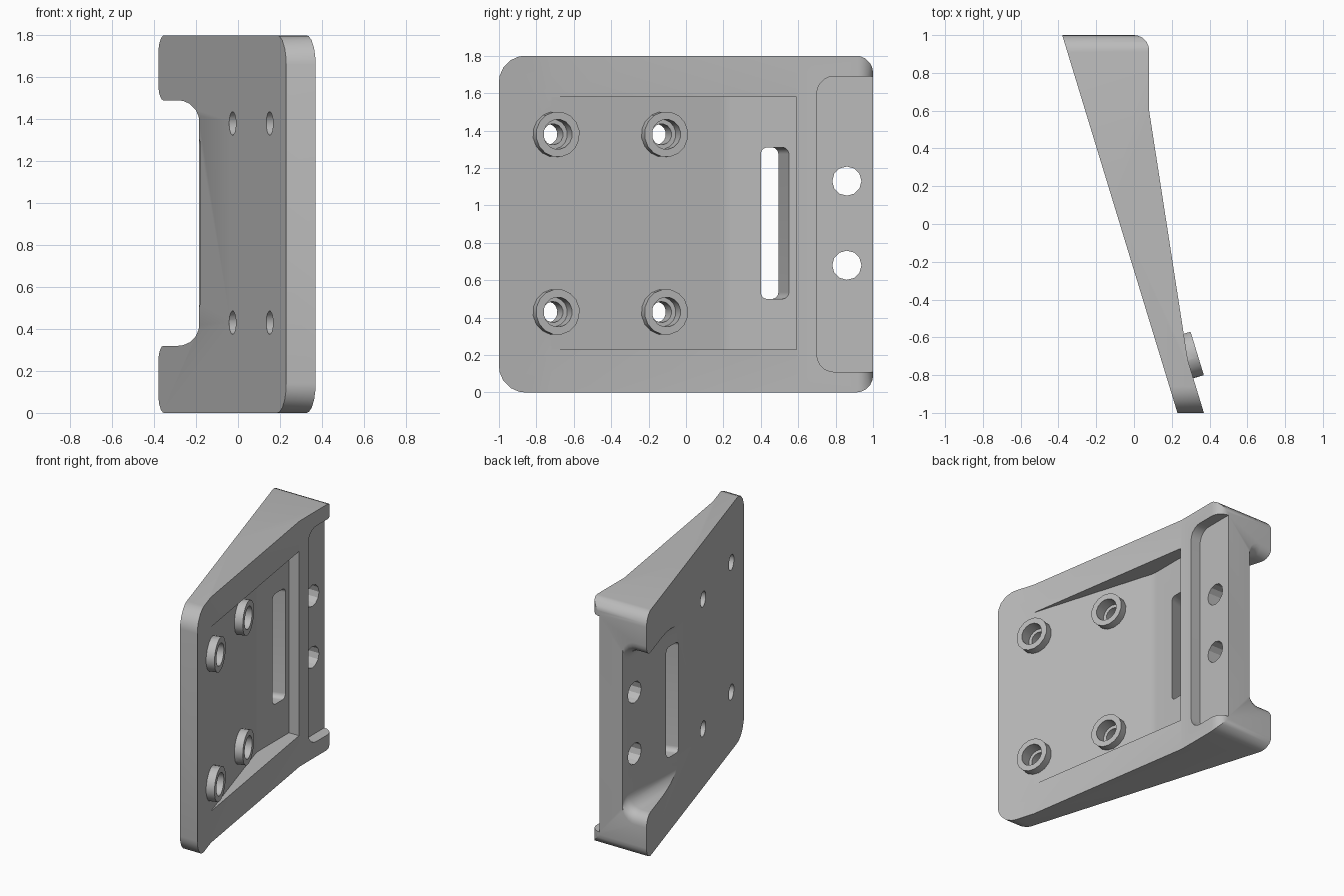
import bpy
import bmesh
from math import sin, cos, pi, sqrt
from mathutils import Vector

default = bpy.data.objects.get("Cube")
if default:
    bpy.data.objects.remove(default)

grey = bpy.data.materials.new("plain_grey")
grey.use_nodes = True
COLOUR = (0.5, 0.5, 0.5, 1)
grey.diffuse_color = COLOUR
grey.node_tree.nodes["Principled BSDF"].inputs["Base Color"].default_value = COLOUR

HEIGHT = 1.8
SLOPE = 0.305                                # lean of the mounting face
NORMAL = Vector((1, SLOPE, 0)).normalized()


def slant(y, start=0.37):
    return start - SLOPE * (y + 1)


def rounded(corners, steps=5):
    """Outline from (u, v, radius) corners, with arcs on the corners."""
    out = []
    for i, (u, v, r) in enumerate(corners):
        p = Vector((u, v))
        if not r:
            out.append(p)
            continue
        a = (Vector(corners[i - 1][:2]) - p).normalized()
        b = (Vector(corners[(i + 1) % len(corners)][:2]) - p).normalized()
        half = a.angle(b) / 2
        reach = r / sin(half) * cos(half)
        centre = p + (a + b).normalized() * r / sin(half)
        start, end = p + a * reach - centre, p + b * reach - centre
        for k in range(steps + 1):
            t = k / steps
            out.append(centre + start.lerp(end, t).normalized() * r)
    return out


def box(u0, u1, v0, v1, r0, r1):
    return rounded([(u0, v0, r0), (u1, v0, r1), (u1, v1, r1), (u0, v1, r0)])


def loft(name, rings):
    """Closed solid through matching rings of points."""
    bm = bmesh.new()
    rows = [[bm.verts.new(p) for p in ring] for ring in rings]
    n = len(rows[0])
    for a, b in zip(rows, rows[1:]):
        for i in range(n):
            j = (i + 1) % n
            bm.faces.new((a[i], a[j], b[j], b[i]))
    bm.faces.new(rows[0])
    bm.faces.new(rows[-1])
    bmesh.ops.recalc_face_normals(bm, faces=bm.faces)
    mesh = bpy.data.meshes.new(name)
    bm.to_mesh(mesh)
    bm.free()
    mesh.materials.append(grey)
    ob = bpy.data.objects.new(name, mesh)
    bpy.context.collection.objects.link(ob)
    return ob


def prism_z(name, outline, z0, z1):
    return loft(name, [[(p[0], p[1], z) for p in outline] for z in (z0, z1)])


def prism_x(name, outline, x0, x1, shear=0):
    return loft(name, [[(x, p[0] + shear * x, p[1]) for p in outline] for x in (x0, x1)])


def rod(name, centre, axis, radius, start, end, sides=16):
    side = axis.orthogonal().normalized()
    up = axis.cross(side)
    angles = [2 * pi * (i + 0.5) / sides for i in range(sides)]
    return loft(name, [[centre + axis * d + (side * cos(a) + up * sin(a)) * radius
                        for a in angles] for d in (start, end)])


def combine(target, tool, operation):
    mod = target.modifiers.new("shape", "BOOLEAN")
    mod.operation, mod.solver, mod.object = operation, "EXACT", tool
    bpy.context.view_layer.objects.active = target
    bpy.ops.object.modifier_apply(modifier=mod.name)
    bpy.data.objects.remove(tool)


# Wedge body with a rounded plate outline
KINK = -0.72
bracket = prism_z("wedge_bracket", rounded([
    (slant(-1, 0.23), -1, 0), (slant(-1), -1, 0), (slant(KINK), KINK, 0),
    (0.08, 0.6, 0), (0.08, 1, 0.08), (slant(1, 0.23), 1, 0)]), 0, HEIGHT)
combine(bracket, prism_x("outline", box(-1, 1, 0, HEIGHT, 0.14, 0.09), -1, 1), "INTERSECT")

# Front pocket: leaning floor that bends to a flat one
pocket = rounded([(slant(KINK) - 0.001, KINK, 0), (slant(0.213), 0.213, 0.2),
                  (0, 0.59, 0), (0.4, 0.59, 0), (0.6, KINK, 0)])
combine(bracket, prism_z("pocket", pocket, 0.23, 1.58), "DIFFERENCE")

# Recess for the back panel
combine(bracket, prism_x("recess", box(0.7, 1.2, 0.11, 1.69, 0.09, 0), 0, 0.4), "DIFFERENCE")

# Notch behind the panel, with a flared mouth
rings = []
R = 0.08
for y in [0.2] + [1 - R + R * sin(k * pi / 10) for k in range(6)] + [1.1]:
    inside = min(max(y - 1 + R, 0), R)
    flare = R - sqrt(max(R * R - inside * inside, 0))
    shape = rounded([(-0.8, 0.32 - flare, 0), (-0.185, 0.32 - flare, 0.1),
                     (-0.185, 1.49 + flare, 0.1), (-0.8, 1.49 + flare, 0)])
    rings.append([(p[0], y, p[1]) for p in shape])
combine(bracket, loft("notch", rings), "DIFFERENCE")

# Tall slot and the two panel holes
combine(bracket, prism_x("slot", box(0.4, 0.55, 0.5, 1.31, 0.035, 0.035),
                         0.06, -0.5, SLOPE), "DIFFERENCE")
for z in (0.68, 1.13):
    combine(bracket, rod("panel_hole", Vector((0, 0.86, z)), Vector((1, 0, 0)),
                         0.078, -0.5, 0.3, 12), "DIFFERENCE")

# Four raised screw seats with stepped holes
for y in (-0.702, -0.122):
    for z in (0.43, 1.38):
        foot = Vector((slant(y), y, z))
        combine(bracket, rod("screw_seat", foot, NORMAL, 0.122, -0.05, 0.058), "UNION")
        combine(bracket, rod("seat_bore", foot, NORMAL, 0.08, -0.03, 0.2), "DIFFERENCE")
        combine(bracket, rod("screw_hole", foot, NORMAL, 0.056, -0.4, 0.2), "DIFFERENCE")

# Smooth the arcs, keep the edges sharp
bpy.ops.object.select_all(action="DESELECT")
bracket.select_set(True)
bpy.context.view_layer.objects.active = bracket
bpy.ops.object.shade_smooth_by_angle(angle=0.44)
